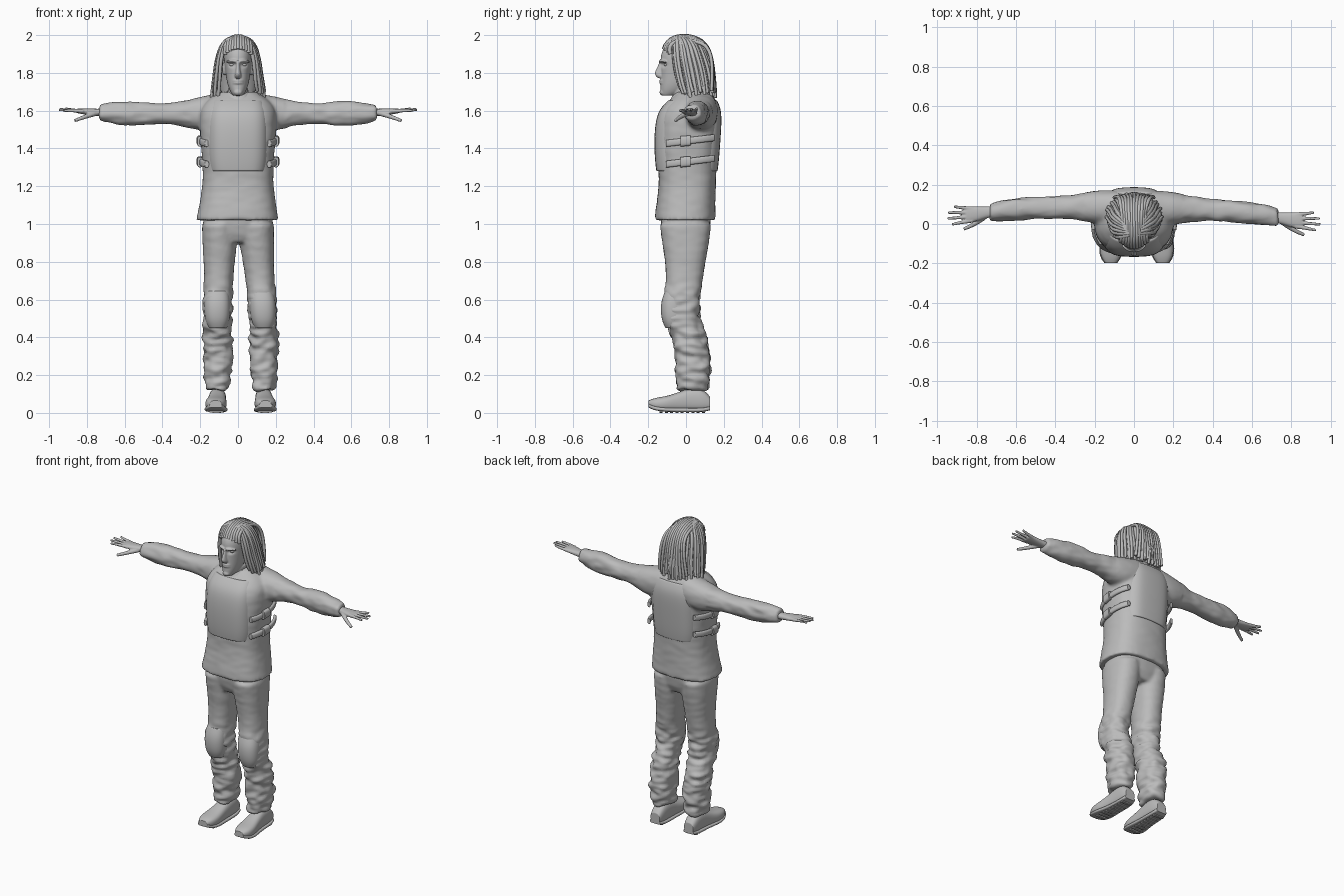
import bpy, bmesh, math, random
from mathutils import Vector, noise

random.seed(4)
cube = bpy.data.objects.get("Cube")
if cube:
    bpy.data.objects.remove(cube)

GREY = (0.5, 0.5, 0.5, 1)
grey = bpy.data.materials.new("plain grey")
grey.use_nodes = True
grey.diffuse_color = GREY
grey.node_tree.nodes["Principled BSDF"].inputs["Base Color"].default_value = GREY


def link(name, data):
    obj = bpy.data.objects.new(name, data)
    bpy.context.collection.objects.link(obj)
    return obj


def add(name, mesh):
    mesh.materials.clear()
    mesh.materials.append(grey)
    return link(name, mesh)


def bake(obj):
    """Replace an object by its evaluated smooth mesh."""
    bpy.context.view_layer.update()
    deps = bpy.context.evaluated_depsgraph_get()
    mesh = bpy.data.meshes.new_from_object(obj.evaluated_get(deps))
    name = obj.name
    bpy.data.objects.remove(obj)
    mesh.polygons.foreach_set("use_smooth", [True] * len(mesh.polygons))
    return add(name, mesh)


def loft(name, sections, axis="z", power=2.3, side=1, shift=None, sides=16, levels=2):
    """Sections: position, centre and half width across, low and high on the third axis."""
    first, last = sections[0], sections[-1]
    mix = lambda a, b, t: tuple(u + (v - u) * t for u, v in zip(a, b))
    rings = [(first, 0.85), (first, 1), (mix(first, sections[1], 0.08), 1)]
    rings += [(s, 1) for s in sections[1:-1]]
    rings += [(mix(last, sections[-2], 0.08), 1), (last, 1), (last, 0.85)]
    bm = bmesh.new()
    loops = []
    for (pos, mid, half, low, high), scale in rings:
        loop = []
        for k in range(sides):
            a = math.tau * k / sides
            c, s = math.cos(a), math.sin(a)
            u = mid + scale * half * math.copysign(abs(c) ** (2 / power), c)
            v = (low + high) / 2 + scale * (high - low) / 2 * math.copysign(abs(s) ** (2 / power), s)
            p = {"z": (u, v, pos), "x": (pos, u, v), "y": (u, pos, v)}[axis]
            p = Vector((p[0] * side, p[1], p[2]))
            loop.append(bm.verts.new(p + shift(p) if shift else p))
        loops.append(loop)
    for a, b in zip(loops, loops[1:]):
        for k in range(sides):
            j = (k + 1) % sides
            bm.faces.new((a[k], a[j], b[j], b[k]))
    bm.faces.new(loops[0])
    bm.faces.new(loops[-1])
    bmesh.ops.recalc_face_normals(bm, faces=bm.faces)
    mesh = bpy.data.meshes.new(name)
    bm.to_mesh(mesh)
    bm.free()
    obj = add(name, mesh)
    obj.modifiers.new("round", "SUBSURF").levels = levels
    return bake(obj)


def tubes(name, paths, radius, taper=0.6):
    """Tapering round strands along smooth paths."""
    curve = bpy.data.curves.new(name, "CURVE")
    curve.dimensions = "3D"
    curve.bevel_depth, curve.bevel_resolution = radius, 2
    curve.use_fill_caps, curve.resolution_u = True, 4
    for path in paths:
        sp = curve.splines.new("NURBS")
        sp.points.add(len(path) - 1)
        sp.order_u, sp.use_endpoint_u = min(4, len(path)), True
        for i, (pt, co) in enumerate(zip(sp.points, path)):
            pt.co = (*co, 1)
            pt.radius = 1 + (taper - 1) * i / (len(path) - 1)
    return bake(link(name, curve))


def ball(name, centre, size):
    bm = bmesh.new()
    bmesh.ops.create_uvsphere(bm, u_segments=16, v_segments=10, radius=1)
    for v in bm.verts:
        v.co = Vector(centre) + Vector([a * b for a, b in zip(v.co, size)])
    mesh = bpy.data.meshes.new(name)
    bm.to_mesh(mesh)
    bm.free()
    return bake(add(name, mesh))


def fuse(name, parts, voxel, steps):
    """Melt overlapping parts into one skin."""
    bm = bmesh.new()
    for p in parts:
        bm.from_mesh(p.data)
        bpy.data.objects.remove(p)
    mesh = bpy.data.meshes.new(name)
    bm.to_mesh(mesh)
    bm.free()
    obj = add(name, mesh)
    rm = obj.modifiers.new("melt", "REMESH")
    rm.mode, rm.voxel_size = "VOXEL", voxel
    sm = obj.modifiers.new("soften", "SMOOTH")
    sm.factor, sm.iterations = 0.5, steps
    return bake(obj)


def wrinkle(obj, strength, where):
    normals = [n.vector.copy() for n in obj.data.vertex_normals]
    for v, normal in zip(obj.data.vertices, normals):
        n = noise.noise((v.co.x * 14, v.co.y * 14, v.co.z * 32))
        v.co += normal * n * strength * where(v.co)


# The right arm hangs slightly further back, and the legs stand slightly to the left
arm_shift = lambda p: Vector((0, max(0, -p.x) * 0.035, 0))
leg_shift = lambda p: Vector((0.014 * min(1, max(0, (0.95 - p.z) * 2)), 0, 0))

# Shirt: body and sleeves
shirt = [loft("body", [
    (1.02, -.004, .222, -.168, .158), (1.07, -.002, .212, -.165, .158), (1.2, 0, .19, -.145, .16),
    (1.3, 0, .19, -.148, .165), (1.42, 0, .2, -.158, .175), (1.54, 0, .21, -.152, .185),
    (1.61, 0, .205, -.135, .18), (1.66, 0, .165, -.085, .16), (1.7, 0, .1, -.04, .13)], power=2.6)]
sleeve = [(.08, .08, .09, 1.5, 1.7), (.2, .08, .088, 1.49, 1.675), (.28, .077, .066, 1.515, 1.655),
          (.38, .073, .056, 1.533, 1.637), (.48, .066, .057, 1.522, 1.645), (.58, .055, .058, 1.517, 1.655),
          (.66, .048, .053, 1.527, 1.645), (.735, .033, .046, 1.547, 1.632)]
for s in (1, -1):
    shirt.append(loft("sleeve", sleeve, "x", side=s, shift=arm_shift))
shirt = fuse("shirt", shirt, 0.011, 4)
wrinkle(shirt, 0.006, lambda c: 1 if abs(c.x) > 0.25 else 0.3)

# Vest over the shirt, with a small raised collar
loft("vest", [(1.28, 0, .155, -.158, .168), (1.34, 0, .165, -.166, .176), (1.45, 0, .168, -.17, .184),
              (1.55, 0, .168, -.162, .19), (1.61, 0, .16, -.14, .186), (1.655, 0, .14, -.095, .165)],
     power=3.4, sides=24)
loft("collar", [(1.63, 0, .1, -.1, .13), (1.67, 0, .085, -.08, .12), (1.7, 0, .07, -.06, .11)])

for s, label in ((1, "left"), (-1, "right")):
    # Side straps with buckles
    for z in (1.33, 1.44):
        band = [(y, x, .012, z - .02 + y * .12, z + .018 + y * .12) for y, x in
                ((-.105, .165), (-.06, .188), (0, .2), (.06, .2), (.11, .188), (.15, .165))]
        loft(label + "_strap", band, "y", 4, s, sides=8)
        loft(label + "_buckle", [(-.03, .2, .017, z - .032, z + .026), (.025, .204, .017, z - .026, z + .03)],
             "y", 5, s, sides=8)

    # Hand: palm, fingers and thumb
    lag = 0.03 if s < 0 else 0
    at = lambda x, y, z: (s * x, y + lag, z)
    hand = [loft("palm", [(.69, .035, .03, 1.57, 1.612), (.75, .03, .028, 1.572, 1.61),
                          (.79, .022, .038, 1.576, 1.612), (.84, .018, .042, 1.584, 1.612),
                          (.855, .018, .038, 1.588, 1.61)], "x", side=s,
                 shift=lambda p: Vector((0, lag, 0)))]
    fingers = []
    for k, tip in enumerate((.925, .948, .945, .915)):
        spread = k - 1.5
        fingers.append([at(.82, .018 + spread * .02, 1.597), at(.88, .016 + spread * .025, 1.602),
                        at(tip, .013 + spread * .03, 1.6 + .004 * k)])
    hand.append(tubes("fingers", fingers, 0.0115))
    hand.append(tubes("thumb", [[at(.75, .015, 1.587), at(.8, -.03, 1.572), at(.865, -.055, 1.547)]], 0.015))
    fuse(label + "_hand", hand, 0.004, 3)

    # Shoe: upper, sole and tread bars
    move = lambda p: Vector((0.014 + s * max(0, -p.y) * 0.03, 0, 0))
    shoe = [(.128, .122, .034, .016, .085), (.09, .122, .045, .006, .13), (.02, .122, .046, .006, .135),
            (-.05, .124, .05, .006, .105), (-.11, .127, .06, .008, .088), (-.165, .127, .054, .014, .08),
            (-.198, .126, .03, .03, .066)]
    loft(label + "_shoe", shoe, "y", 2.6, s, move)
    loft(label + "_sole", [(y, x, w + .004, z - .002, z + .02) for y, x, w, z, _ in shoe], "y", 5, s, move, 12)
    for k in range(9):
        y = .1 - k * .028
        loft(label + "_tread", [(y, .125, .04, 0, .012), (y - .016, .125, .04, 0, .012)], "y", 6, s, move, 8, 1)

# Trousers: seat and two baggy legs
trousers = [loft("seat", [(.9, 0, .13, -.1, .1), (.94, 0, .182, -.128, .125), (1.05, 0, .188, -.14, .137)], power=2.8)]
leg = [(1, .098, .094, -.142, .135), (.9, .098, .094, -.128, .125), (.8, .104, .084, -.112, .105),
       (.7, .109, .077, -.106, .09), (.62, .118, .08, -.118, .076), (.54, .12, .079, -.124, .07),
       (.46, .121, .075, -.1, .085), (.41, .122, .078, -.072, .11), (.3, .121, .078, -.06, .132),
       (.2, .12, .071, -.057, .13), (.12, .122, .058, -.056, .118)]
for s, label in ((1, "left"), (-1, "right")):
    trousers.append(loft("leg", leg, side=s, shift=leg_shift))
    loft(label + "_knee_pad", [(.45, .122, .05, -.11, .0), (.49, .122, .067, -.13, .0), (.55, .121, .071, -.136, .0),
                               (.6, .12, .07, -.13, .0), (.645, .117, .06, -.112, .0)], side=s, shift=leg_shift)
trousers = fuse("trousers", trousers, 0.01, 3)
wrinkle(trousers, 0.018, lambda c: min(1, max(0.1, (0.72 - c.z) * 6)))

# Head with nose, brow, lips, ears and neck
head = [
    loft("skull", [(1.68, 0, .026, -.13, -.06), (1.7, 0, .042, -.137, 0), (1.74, 0, .058, -.136, .05),
                   (1.79, 0, .066, -.134, .08), (1.84, 0, .073, -.135, .1), (1.89, 0, .076, -.139, .11),
                   (1.94, 0, .07, -.118, .1), (1.975, 0, .045, -.07, .06)], power=2.2),
    loft("neck", [(1.6, 0, .062, -.06, .08), (1.72, 0, .055, -.075, .07)]),
    loft("nose", [(1.772, 0, .014, -.148, -.1), (1.785, 0, .02, -.163, -.1), (1.8, 0, .015, -.168, -.1),
                  (1.83, 0, .01, -.153, -.1), (1.86, 0, .011, -.142, -.1)]),
    tubes("lips", [[(-.024, -.122, z), (0, -.148, z + .002), (.024, -.122, z)] for z in (1.758, 1.746)], .0065, 1),
    ball("chin", (0, -.122, 1.697), (.024, .018, .018)),
]
for s in (1, -1):
    head.append(tubes("brow", [[(s * .008, -.135, 1.86), (s * .035, -.138, 1.868), (s * .06, -.108, 1.858)]], .009))
    head.append(ball("ear", (s * .074, -.01, 1.82), (.01, .022, .034)))
head = fuse("head", head, 0.0042, 2)
for v in head.data.vertices:
    if v.co.y < -0.06:
        for s in (1, -1):
            d = ((v.co.x - s * .031) / .017) ** 2 + ((v.co.z - 1.843) / .012) ** 2
            v.co.y += 0.014 * math.exp(-d)
for s, label in ((1, "left"), (-1, "right")):
    ball(label + "_eye", (s * .031, -.104, 1.843), (.014, .013, .009))

# Hair: inner mass, hanging locks and locks swept back from the brow
loft("hair_mass", [(1.69, 0, .09, .03, .135), (1.76, 0, .105, .01, .14), (1.84, 0, .1, -.03, .13),
                   (1.9, 0, .092, -.075, .115), (1.95, 0, .072, -.09, .09), (1.985, 0, .035, -.05, .05)])
hanging, swept = [], []
for layer in range(2):
    for k in range(25):
        a = math.radians(-128 + 256 * (k + layer / 2) / 24.5 + random.uniform(-3, 3))
        sx, cy = math.sin(a), math.cos(a)
        grow, end = 1 - layer * .06, 1.665 + random.uniform(0, .05)
        rows = ((.03, -.03, .04, 1.985), (.078, -.012, .085, 1.975), (.112, .002, .115, 1.89),
                (.122, .022, .125, 1.8), (.134, .035, .12, 1.73), (.138, .045, .11, end))
        hanging.append([(grow * w * sx + random.uniform(-.004, .004), c + grow * d * cy, z) for w, c, d, z in rows])
tubes("hanging_locks", hanging, 0.0115, 0.75)
for k in range(11):
    x = (k - 5) / 5
    j = random.uniform(-.006, .006)
    drop = .025 * x * x
    swept.append([(x * .068, -.118 + .035 * x * x, 1.925 - drop), (x * .066, -.1, 1.975 - drop),
                  (x * .055 + j, -.03, 2.003 - drop), (x * .055 - j, .05, 1.99 - drop), (x * .07, .12, 1.95),
                  (x * .085 + j, .145, 1.85), (x * .1, .155 - abs(x) * .02, 1.69 + j * 3)])
tubes("swept_locks", swept, 0.0115, 0.8)
